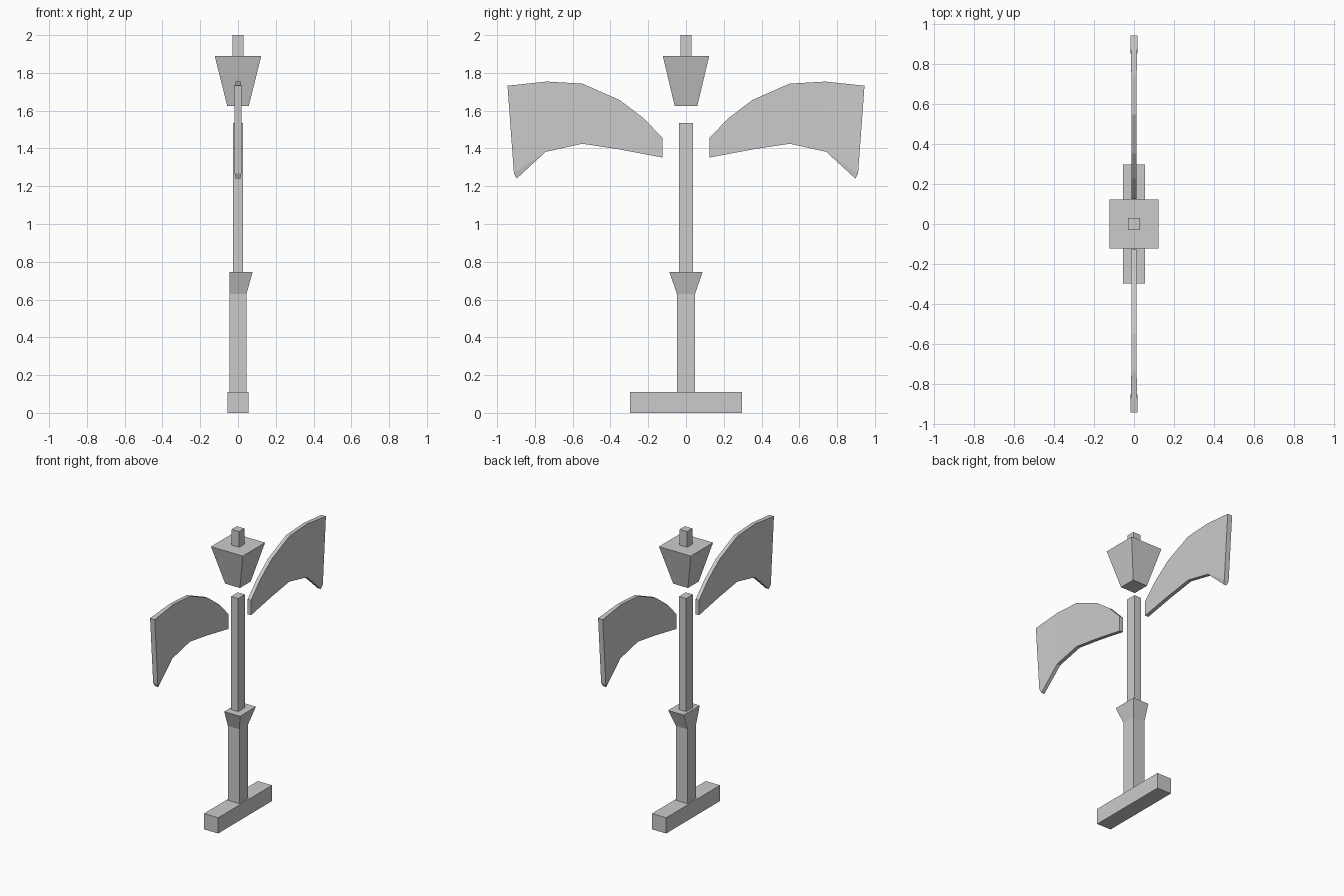
import bpy, bmesh

if "Cube" in bpy.data.objects:
    bpy.data.objects.remove(bpy.data.objects["Cube"])


def make(name, verts, faces):
    me = bpy.data.meshes.new(name)
    me.from_pydata(verts, [], faces)
    bm = bmesh.new()
    bm.from_mesh(me)
    bmesh.ops.recalc_face_normals(bm, faces=bm.faces[:])
    bm.to_mesh(me)
    bm.free()
    ob = bpy.data.objects.new(name, me)
    bpy.context.collection.objects.link(ob)
    return ob


def block(name, z0, z1, low, high=None):
    """Box or frustum; low and high are (x0, x1, half depth in y)."""
    verts = []
    for z, (x0, x1, y) in ((z0, low), (z1, high or low)):
        verts += [(x0, -y, z), (x1, -y, z), (x1, y, z), (x0, y, z)]
    sides = [(i, (i + 1) % 4, (i + 1) % 4 + 4, i + 4) for i in range(4)]
    return make(name, verts, [(3, 2, 1, 0), (4, 5, 6, 7)] + sides)


# Foot, post and collar (collar flares on three sides only)
block("foot", 0, 0.11, (-0.055, 0.055, 0.297))
block("lower_post", 0.11, 0.63, (-0.045, 0.045, 0.048))
block("collar", 0.63, 0.745, (-0.045, 0.045, 0.048), (-0.045, 0.077, 0.088))
block("upper_post", 0.745, 1.535, (-0.027, 0.027, 0.037))

# Floating lantern and its cap
block("lantern", 1.625, 1.89, (-0.057, 0.057, 0.06), (-0.123, 0.123, 0.123))
block("lantern_cap", 1.89, 2.0, (-0.029, 0.029, 0.029))

# Wing outline: y, z, half thickness
outline = [
    (0.125, 1.457, 0.013), (0.228, 1.563, 0.013), (0.353, 1.657, 0.013),
    (0.548, 1.743, 0.013), (0.738, 1.754, 0.013), (0.945, 1.732, 0.018),
    (0.911, 1.268, 0.018), (0.897, 1.240, 0.012), (0.743, 1.382, 0.013),
    (0.549, 1.425, 0.013), (0.353, 1.395, 0.013), (0.125, 1.352, 0.013),
]
cells = [(0, 1, 2, 10, 11), (2, 3, 9, 10), (3, 4, 8, 9), (4, 5, 6, 8), (6, 7, 8)]
n = len(outline)
for name, side in (("right_wing", 1), ("left_wing", -1)):
    verts = [(s * t, side * y, z) for s in (-1, 1) for y, z, t in outline]
    faces = cells + [tuple(i + n for i in reversed(c)) for c in cells]
    faces += [(i, (i + 1) % n, (i + 1) % n + n, i + n) for i in range(n)]
    make(name, verts, faces)
